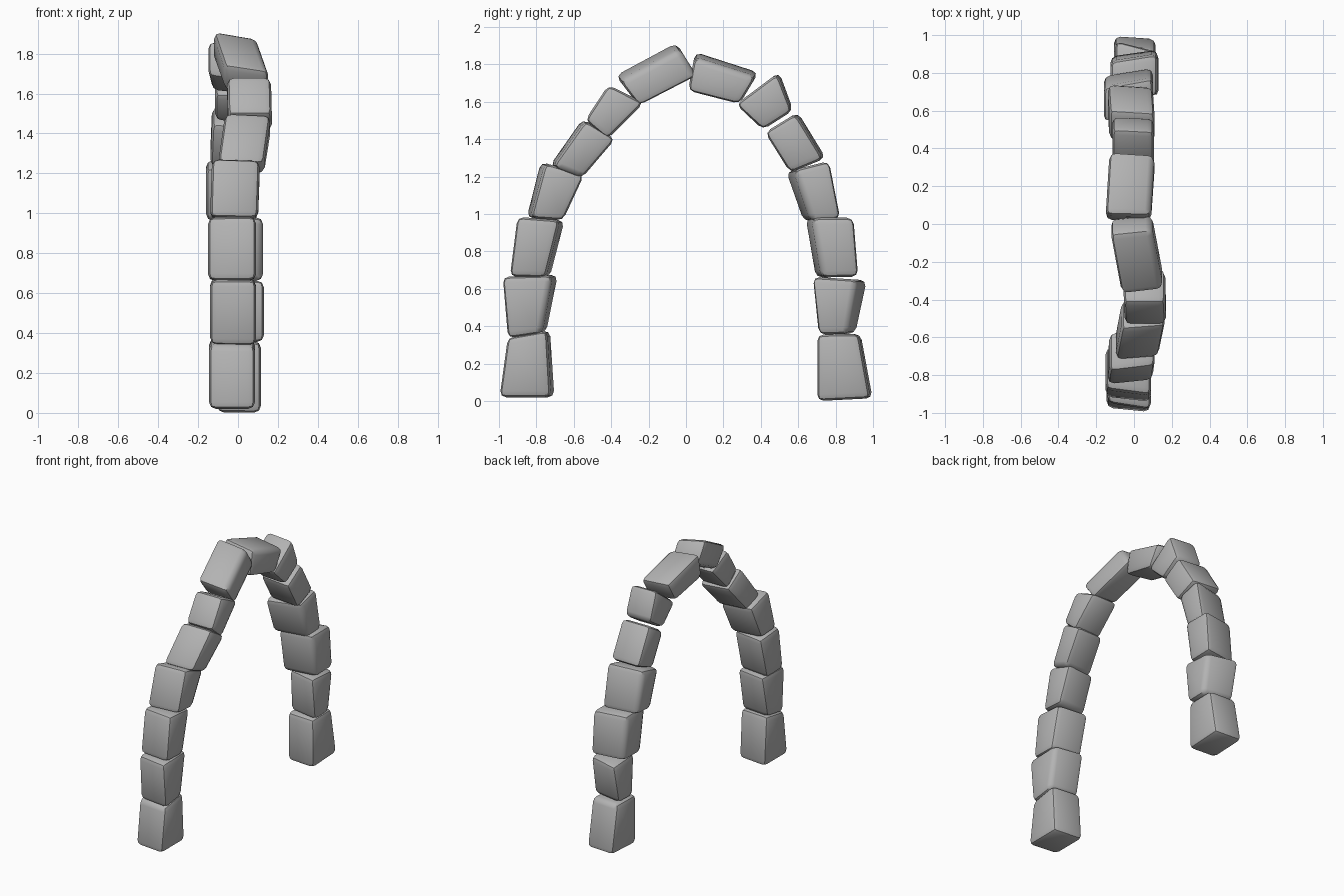
import bpy
import bmesh
from math import radians
from mathutils import Vector

default_cube = bpy.data.objects.get("Cube")
if default_cube:
    bpy.data.objects.remove(default_cube)

# Single stone colour
stone = bpy.data.materials.new("grey stone")
stone.use_nodes = True
grey = (0.45, 0.45, 0.45, 1.0)
stone.diffuse_color = grey
stone.node_tree.nodes["Principled BSDF"].inputs["Base Color"].default_value = grey


def make_stone(name, profile, start_x, end_x, half_width, twist, bevel=0.034):
    """Chamfered block: side profile in y-z, swept across x with a slight twist."""
    outer_start, inner_start, inner_end, outer_end = [Vector(p) for p in profile]
    bm = bmesh.new()
    rings = []
    for side in (-1, 1):
        # A twisted stone exposes its outer face on one side, its inner on the other
        amount = twist * side
        pull_outer = max(amount, 0)
        pull_inner = max(-amount, 0)
        corners = [
            (outer_start.lerp(inner_start, pull_outer), start_x),
            (inner_start.lerp(outer_start, pull_inner), start_x),
            (inner_end.lerp(outer_end, pull_inner), end_x),
            (outer_end.lerp(inner_end, pull_outer), end_x),
        ]
        rings.append([bm.verts.new((x + side * half_width, p.x, p.y)) for p, x in corners])
    left, right = rings
    bm.faces.new(left)
    bm.faces.new(reversed(right))
    for i in range(len(left)):
        j = (i + 1) % len(left)
        bm.faces.new((left[j], left[i], right[i], right[j]))
    bmesh.ops.recalc_face_normals(bm, faces=bm.faces[:])
    bmesh.ops.bevel(bm, geom=bm.edges[:], offset=bevel, segments=2, profile=0.5,
                    affect='EDGES', clamp_overlap=True)
    bmesh.ops.recalc_face_normals(bm, faces=bm.faces[:])
    mesh = bpy.data.meshes.new(name)
    bm.to_mesh(mesh)
    bm.free()
    mesh.materials.append(stone)
    obj = bpy.data.objects.new(name, mesh)
    bpy.context.collection.objects.link(obj)
    return obj


# Each stone: outer start, inner start, inner end, outer end (y, z),
# then start x, end x, half width, twist
front_stones = [
    ([(-1.0, .02), (-.7, .02), (-.725, .38), (-.955, .34)], -.03, -.03, .115, -.08),
    ([(-.955, .335), (-.745, .365), (-.68, .675), (-.985, .665)], -.025, -.025, .115, -.12),
    ([(-.945, .665), (-.725, .66), (-.645, .965), (-.905, .985)], -.03, -.03, .12, -.12),
    ([(-.855, .98), (-.655, .965), (-.54, 1.21), (-.78, 1.28)], -.02, -.01, .12, .12),
    ([(-.73, 1.26), (-.555, 1.19), (-.375, 1.4), (-.555, 1.51)], .015, .05, .115, .1),
    ([(-.54, 1.5), (-.42, 1.4), (-.225, 1.595), (-.415, 1.69)], .06, .055, .11, 0),
    ([(-.38, 1.745), (-.25, 1.575), (.06, 1.735), (-.055, 1.92)], .045, -.015, .11, .2),
]
# Back half, running from the crown down to the ground
back_stones = [
    ([(.05, 1.87), (.01, 1.655), (.285, 1.585), (.39, 1.76)], -.03, -.01, .12, .15),
    ([(.5, 1.76), (.265, 1.585), (.41, 1.45), (.575, 1.555)], -.005, -.005, .11, .05),
    ([(.6, 1.545), (.42, 1.435), (.555, 1.22), (.75, 1.3)], -.01, -.02, .12, .08),
    ([(.77, 1.285), (.53, 1.225), (.625, .96), (.83, .975)], -.03, -.03, .13, -.2),
    ([(.9, .98), (.635, .98), (.69, .66), (.925, .665)], 0, 0, .125, -.15),
    ([(.975, .645), (.67, .665), (.705, .355), (.91, .36)], .015, .015, .115, .2),
    ([(.935, .36), (.7, .355), (.7, .0), (1.0, .015)], .005, .005, .11, .05),
]

stones = []
for half, rows in (("front", front_stones), ("back", back_stones)):
    for number, row in enumerate(rows, start=1):
        stones.append(make_stone(f"{half}_arch_stone_{number}", *row))

# Soft worn chamfers with crisp major edges
bpy.ops.object.select_all(action='DESELECT')
for obj in stones:
    obj.select_set(True)
bpy.context.view_layer.objects.active = stones[0]
bpy.ops.object.shade_smooth_by_angle(angle=radians(40))
